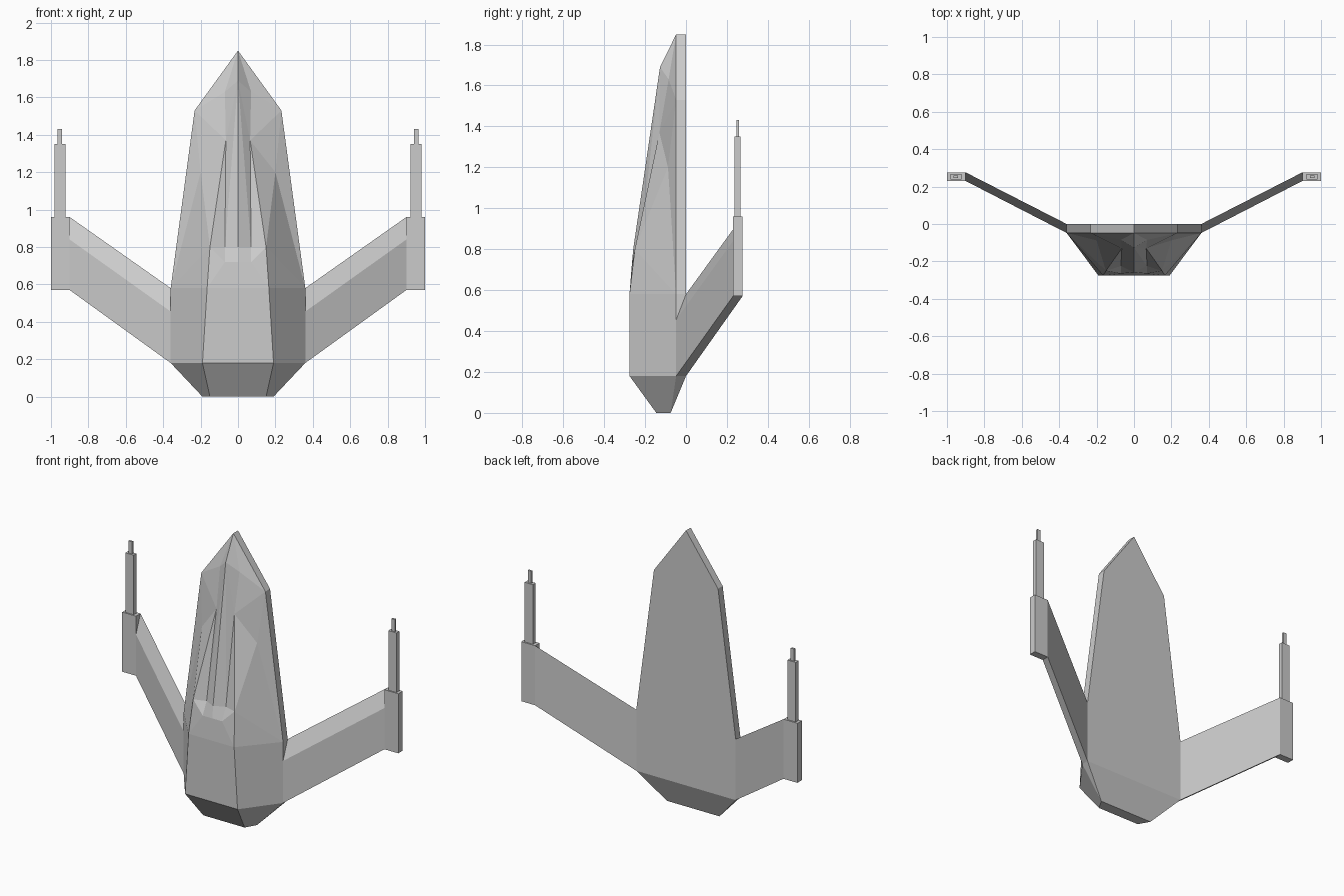
import bpy, bmesh

if "Cube" in bpy.data.objects:
    bpy.data.objects.remove(bpy.data.objects["Cube"])


def make_mirrored(name, points, faces):
    """Build the +x half from named points, mirror across x and weld."""
    bm = bmesh.new()
    v = {k: bm.verts.new(p) for k, p in points.items()}
    for f in faces:
        bm.faces.new([v[k] for k in f])
    bmesh.ops.mirror(bm, geom=bm.verts[:] + bm.edges[:] + bm.faces[:],
                     axis='X', merge_dist=0.0001)
    bmesh.ops.remove_doubles(bm, verts=bm.verts[:], dist=0.0001)
    bmesh.ops.recalc_face_normals(bm, faces=bm.faces[:])
    me = bpy.data.meshes.new(name)
    bm.to_mesh(me)
    bm.free()
    ob = bpy.data.objects.new(name, me)
    bpy.context.collection.objects.link(ob)
    return ob


def loft(name, a, b):
    """Mirrored pair of solids joining two four-sided sections."""
    pts = dict(zip("abcdefgh", a + b))
    make_mirrored(name, pts, ["abcd", "efgh", "abfe", "bcgf", "cdhg", "daeh"])


def box(name, x, y, z):
    rect = [(x[0], y[0]), (x[1], y[0]), (x[1], y[1]), (x[0], y[1])]
    loft(name, [(*p, z[0]) for p in rect], [(*p, z[1]) for p in rect])


# Hull: flat back plate outline (upper case) and its thin rim (lower case)
outline = {"A": (0, 1.85), "B": (.232, 1.53), "C": (.36, .58), "D": (.36, .18)}
hull = {}
for k, (x, z) in outline.items():
    hull[k] = (x, 0, z)
    hull[k.lower()] = (x, -.048, z)
hull.update({
    "E": (.19, -.075, 0), "F": (.15, -.145, 0),              # foot
    "G": (.19, -.276, .18), "H": (.165, -.276, .58),         # belly
    "I": (.15, -.25, .8), "J": (.065, -.13, 1.37),           # side ridge
    "K": (0, -.127, 1.69), "M": (0, -.258, .8),              # centre ridge
    "L": (.07, -.085, 1.63), "P": (.2, -.088, 1.2),          # cheeks
    "N": (.07, -.225, .8), "S": (.07, -.265, .72),           # groove end
    "T": (0, -.265, .72),
    "0": (0, 0, .18), "1": (0, -.075, 0), "2": (0, -.145, 0),
    "3": (0, -.276, .18), "4": (0, -.276, .58),
})
make_mirrored("hull", hull, [
    "ABCD0", "AabB", "BbcC", "CcdD",                         # back and rim
    "DdE", "dGFE", "DE10", "GF23", "EF21",                   # foot
    "GH43", "HcdG", "HIc", "HIS", "HST4",                    # belly
    "STMN", "INS", "IJN", "NJK", "NKM",                      # grooves
    "JLK", "KLa", "Lba", "JbL", "JPb", "Pcb", "JIP", "IcP",  # nose
])

# Swept wings with a sloping upper front bevel
loft("wings",
     [(.36, -.048, .18), (.36, 0, .18), (.36, 0, .58), (.36, -.048, .455)],
     [(.9, .23, .57), (.9, .276, .57), (.9, .276, .96), (.9, .23, .84)])

# Wing tip blocks and stepped guns
box("wing_tip_blocks", (.9, 1), (.23, .276), (.57, .96))
box("gun_barrels", (.922, .982), (.238, .267), (.96, 1.35))
box("gun_muzzles", (.94, .965), (.246, .259), (1.35, 1.43))
